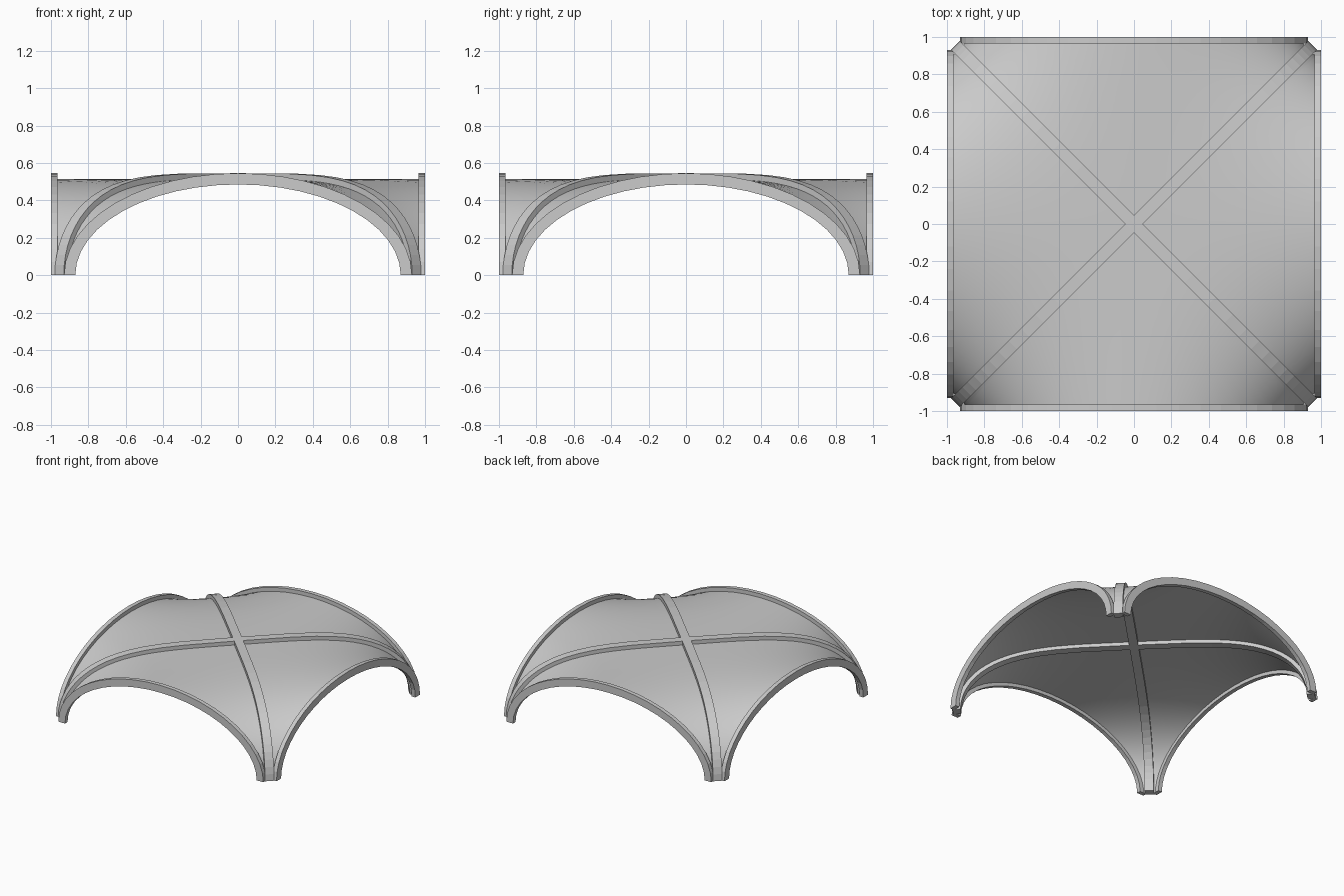
import bpy, bmesh
from math import sin, cos, pi, sqrt, atan2

if "Cube" in bpy.data.objects:
    bpy.data.objects.remove(bpy.data.objects["Cube"])

RISE = 0.513     # crown height of the shell
EDGE = 0.97      # shell half width
SPAN = 0.90      # half span of the edge arches
K = EDGE * SPAN
TIP = sqrt(K)    # where the diagonals meet the ground


def height(x, y):
    return RISE * sqrt(max(0.0, 1 - (x * y / K) ** 2))


def finish(name, bm, smooth):
    bmesh.ops.remove_doubles(bm, verts=bm.verts, dist=1e-5)
    bmesh.ops.recalc_face_normals(bm, faces=bm.faces)
    me = bpy.data.meshes.new(name)
    bm.to_mesh(me)
    bm.free()
    for p in me.polygons:
        p.use_smooth = smooth
    ob = bpy.data.objects.new(name, me)
    bpy.context.collection.objects.link(ob)
    return ob


def rib(name, centre, half_width, place):
    """Rectangular section swept along a profile (s, z, ns, nz)."""
    bm = bmesh.new()
    rings = []
    for s, z, ns, nz in centre:
        ring = []
        for side, off in ((-1, -1), (1, -1), (1, 1), (-1, 1)):
            p = place(s + 0.03 * off * ns, side * half_width)
            ring.append(bm.verts.new((p[0], p[1], max(0, z + 0.03 * off * nz))))
        rings.append(ring)
    for a, b in zip(rings, rings[1:]):
        for i in range(4):
            j = (i + 1) % 4
            bm.faces.new((a[i], a[j], b[j], b[i]))
    bm.faces.new(rings[0])
    bm.faces.new(rings[-1][::-1])
    return finish(name, bm, False)


# vaulted shell: four sectors sharing the diagonals
bm = bmesh.new()
N, R = 24, 24
edge = [(TIP, -TIP)]
edge += [(EDGE, SPAN * sin(pi / 2 * (-1 + 2 * i / N))) for i in range(N + 1)]
edge += [(TIP, TIP)]
for q in range(4):
    c, s = round(cos(q * pi / 2)), round(sin(q * pi / 2))
    rows = []
    for k in range(R + 1):
        r = sin(pi / 2 * k / R)
        row = []
        for x, y in edge:
            x, y = x * r, y * r
            row.append(bm.verts.new((c * x - s * y, s * x + c * y, height(x, y))))
        rows.append(row)
    for a, b in zip(rows, rows[1:]):
        for i in range(len(edge) - 1):
            bm.faces.new((a[i], b[i], b[i + 1], a[i + 1]))
bmesh.ops.dissolve_degenerate(bm, dist=1e-6, edges=bm.edges)
shell = finish("vault_shell", bm, True)
if sum(p.normal.z for p in shell.data.polygons) < 0:
    shell.data.flip_normals()

# edge arches on the four sides
arch = []
for i in range(25):
    t = pi * i / 24
    nx, nz = cos(t), sin(t)
    arch.append((SPAN * nx, 0.515 * nz, nx, nz))
mid = 0.983
rib("front_arch", arch, 0.017, lambda s, w: (s, -mid + w))
rib("back_arch", arch, 0.017, lambda s, w: (s, mid + w))
rib("left_arch", arch, 0.017, lambda s, w: (-mid + w, s))
rib("right_arch", arch, 0.017, lambda s, w: (mid + w, s))

# crossing diagonal ribs following the shell
path = []
for i in range(33):
    t = pi * i / 32
    d = TIP * (1 if cos(t) > 0 else -1) * sqrt(abs(cos(t)))
    if i == 16:
        d = 0
    path.append((d * sqrt(2), 0.515 * sin(t)))
diag = []
for i, (s, z) in enumerate(path):
    if i in (0, 32):
        n = (1 if i == 0 else -1, 0)
    else:
        (s0, z0), (s1, z1) = path[i - 1], path[i + 1]
        l = sqrt((s1 - s0) ** 2 + (z1 - z0) ** 2)
        n = ((z0 - z1) / l * -1, (s0 - s1) / l)
        n = (-(z1 - z0) / l * -1, n[1])
    diag.append((s, z, n[0], n[1]))
h = sqrt(0.5)
rib("diagonal_rib_a", diag, 0.034, lambda s, w: ((s - w) * h, (s + w) * h))
rib("diagonal_rib_b", diag, 0.034, lambda s, w: ((s + w) * h, (w - s) * h))
